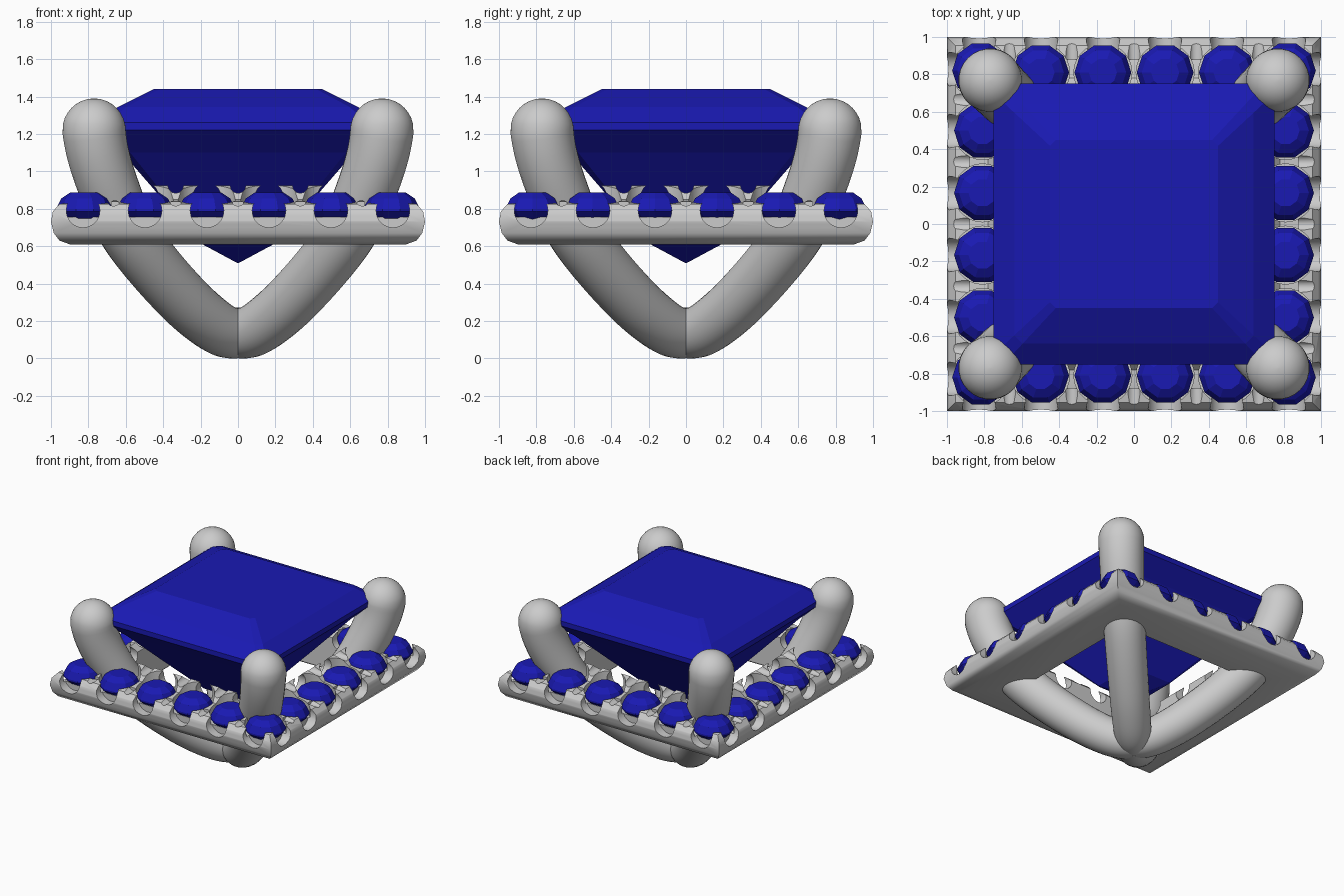
import bpy, bmesh, math
from mathutils import Vector, Matrix

if "Cube" in bpy.data.objects:
    bpy.data.objects.remove(bpy.data.objects["Cube"])

blue = bpy.data.materials.new("blue_gem")
blue.diffuse_color = (0.01, 0.01, 0.45, 1)
blue.use_nodes = True
blue.node_tree.nodes["Principled BSDF"].inputs["Base Color"].default_value = blue.diffuse_color


def make(name, bm, mat=None, smooth=None):
    bmesh.ops.recalc_face_normals(bm, faces=bm.faces)
    me = bpy.data.meshes.new(name)
    bm.to_mesh(me)
    bm.free()
    ob = bpy.data.objects.new(name, me)
    bpy.context.collection.objects.link(ob)
    if mat:
        me.materials.append(mat)
    if smooth:
        shade(ob, smooth)
    return ob


def activate(ob):
    bpy.ops.object.select_all(action='DESELECT')
    ob.select_set(True)
    bpy.context.view_layer.objects.active = ob


def shade(ob, angle):
    activate(ob)
    bpy.ops.object.shade_smooth_by_angle(angle=math.radians(angle))


def bridge(bm, rings, loop=False, caps=True):
    """Skin a list of equally sized point rings."""
    vs = [[bm.verts.new(p) for p in r] for r in rings]
    n = len(vs[0])
    for a, b in zip(vs, vs[1:] + (vs[:1] if loop else [])):
        for i in range(n):
            j = (i + 1) % n
            bm.faces.new((a[i], a[j], b[j], b[i]))
    if caps and not loop:
        bm.faces.new(vs[0])
        bm.faces.new(vs[-1])


def square(h, z, cut=0.0):
    c = h - cut
    pts = [(h, -c), (h, c), (c, h), (-c, h), (-h, c), (-h, -c), (-c, -h), (c, -h)]
    if not cut:
        pts = [(h, -h), (h, h), (-h, h), (-h, -h)]
    return [Vector((x, y, z)) for x, y in pts]


def circle(r, z, n, cx=0, cy=0, turn=0.0):
    return [Vector((cx + r * math.cos(turn + 2 * math.pi * i / n),
                    cy + r * math.sin(turn + 2 * math.pi * i / n), z)) for i in range(n)]


# Large square-cut centre gem
bm = bmesh.new()
bridge(bm, [square(h, z, h * 0.07) for h, z in
            [(0.004, 0.51), (0.19, 0.61), (0.42, 0.87), (0.62, 1.1), (0.75, 1.22),
             (0.75, 1.26), (0.64, 1.345), (0.45, 1.44)]])
make("centre_gem", bm, blue)

# Square halo plate from a swept profile (half width, height)
profile = [(0.60, 0.62), (0.61, 0.61), (0.90, 0.61), (0.955, 0.63), (0.985, 0.67), (1.0, 0.73),
           (0.99, 0.785), (0.955, 0.825), (0.87, 0.84), (0.78, 0.85), (0.73, 0.905),
           (0.66, 0.925), (0.61, 0.88)]
bm = bmesh.new()
bridge(bm, [square(h, z) for h, z in profile], loop=True)
plate = make("halo_plate", bm)

# Small stone positions: six along each side, corners shared
step, row = 0.333, 0.81
spots = []
for k in range(4):
    turn = Matrix.Rotation(k * math.pi / 2, 3, 'Z')
    spots += [turn @ Vector((i * step, -row, 0)) for i in (-1.5, -0.5, 0.5, 1.5)]
    spots.append(turn @ Vector((0.82, -0.82, 0)))


def rod(bm, turn, x, y0, y1, z, r, n=20):
    """Rod pointing outwards from one side of the plate."""
    rings = []
    for y in (y0, y1):
        rings.append([turn @ Vector((p.x + x, -y, p.y + z)) for p in circle(r, 0, n)])
    bridge(bm, rings)


# Cutters: round seats, side scallops and claw grooves
seats, scallops, grooves = bmesh.new(), bmesh.new(), bmesh.new()
for p in spots:
    bridge(seats, [circle(0.155, z, 28, p.x, p.y) for z in (0.755, 1.1)])
for k in range(4):
    turn = Matrix.Rotation(k * math.pi / 2, 3, 'Z')
    for i in (-2.5, -1.5, -0.5, 0.5, 1.5, 2.5):
        rod(scallops, turn, i * step * 0.995, 0.925, 1.1, 0.79, 0.09)
        if abs(i) < 2:
            rod(scallops, turn, i * step, 0.59, 0.73, 0.865, 0.075)
    for i in (-2, -1, 0, 1, 2):
        rod(grooves, turn, i * step, 0.88, 1.1, 0.85, 0.036, 12)
        if abs(i) < 2:
            rod(grooves, turn, i * step, 0.59, 0.77, 0.925, 0.042, 12)
for name, cbm in (("seat_cutter", seats), ("scallop_cutter", scallops), ("groove_cutter", grooves)):
    cutter = make(name, cbm)
    cutter.hide_render = True
    activate(plate)
    mod = plate.modifiers.new(name, 'BOOLEAN')
    mod.operation, mod.solver, mod.object = 'DIFFERENCE', 'EXACT', cutter
    bpy.ops.object.modifier_apply(modifier=name)
    bpy.data.objects.remove(cutter)
shade(plate, 35)

# Small faceted halo stones
bm = bmesh.new()
for p in spots:
    bridge(bm, [circle(r, z, 10, p.x, p.y, t) for r, z, t in
                [(0.01, 0.66, 0), (0.152, 0.785, 0), (0.152, 0.80, 0),
                 (0.125, 0.855, 0), (0.075, 0.888, 0)]])
make("halo_stones", bm, blue)

# Four curved prongs: path as (x = y offset, height)
path = [(0, 0.135), (0.07, 0.145), (0.16, 0.20), (0.29, 0.315), (0.465, 0.51),
        (0.60, 0.70), (0.69, 0.91), (0.745, 1.08), (0.77, 1.22)]
pts = [Vector((d * math.sqrt(2), z)) for d, z in path]
ext = [pts[0] * 2 - pts[1]] + pts + [pts[-1] + Vector((0.01, 0.15))]
line = []
for a, b, c, d in zip(ext, ext[1:], ext[2:], ext[3:]):
    for s in range(5):
        t = s / 5
        line.append(0.5 * (2 * b + (c - a) * t + (2 * a - 5 * b + 4 * c - d) * t * t
                           + (3 * b - a - 3 * c + d) * t ** 3))
line.append(pts[-1])

for k, name in enumerate(("back_right", "back_left", "front_left", "front_right")):
    turn = Matrix.Rotation(math.pi / 4 + k * math.pi / 2, 3, 'Z')
    rings = []

    def ring(c, tan, r):
        nrm = Vector((-tan.y, tan.x))
        rings.append([turn @ Vector((c.x + nrm.x * p.x, p.y, c.y + nrm.y * p.x))
                      for p in circle(r, 0, 28)])

    for i, c in enumerate(line):
        tan = (line[min(i + 1, len(line) - 1)] - line[max(i - 1, 0)]).normalized()
        ring(c, tan, 0.135 + 0.035 * i / (len(line) - 1))
    up = Vector((0, 1))
    for s in range(1, 9):  # rounded tip
        a = s / 8 * math.pi / 2 * 0.98
        ring(line[-1] + up * 0.17 * math.sin(a), up, 0.17 * math.cos(a))
    bm = bmesh.new()
    bridge(bm, rings)
    make(name + "_prong", bm, smooth=40)
